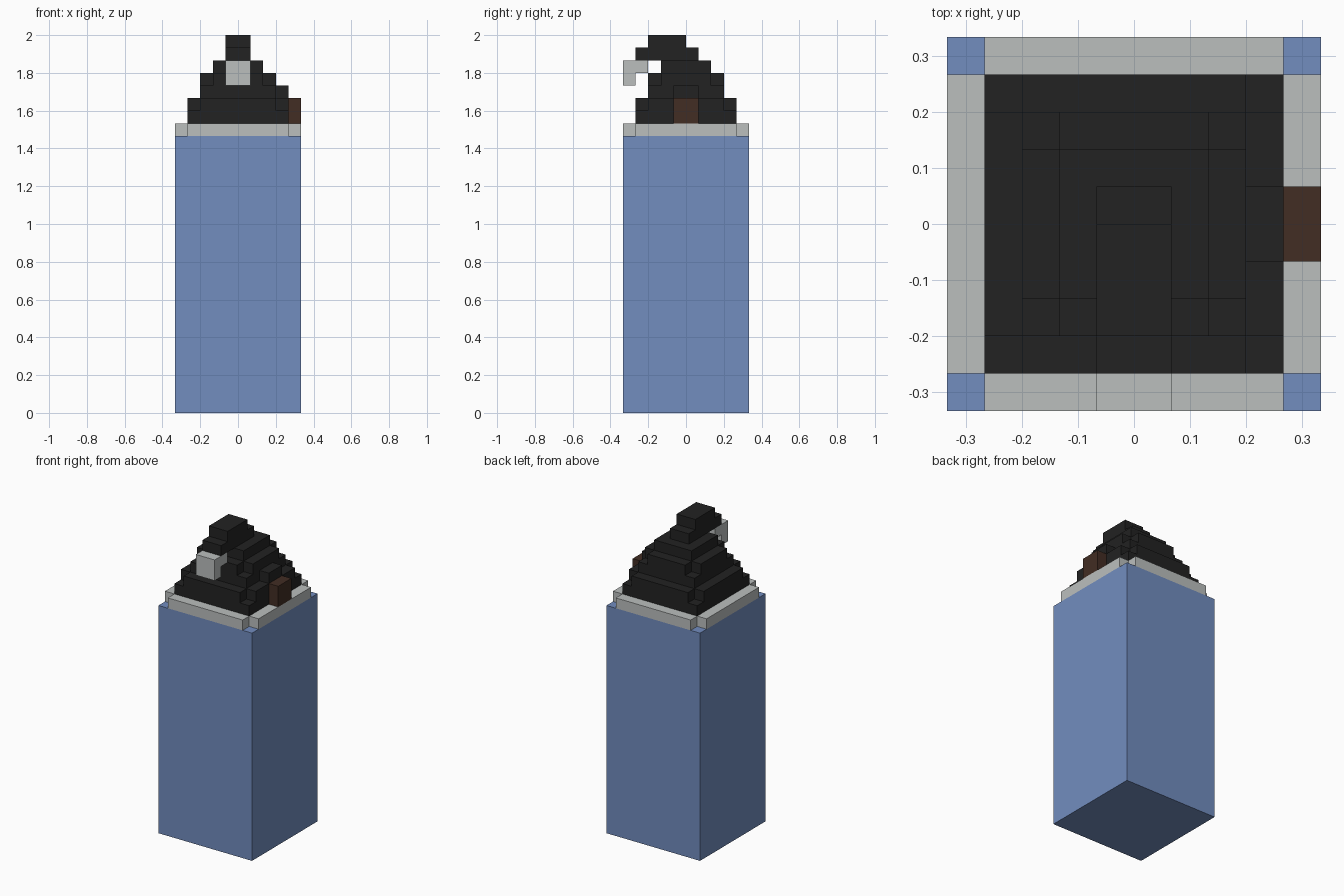
import bpy
import bmesh

U = 1 / 15  # block grid unit

cube = bpy.data.objects.get("Cube")
if cube:
    bpy.data.objects.remove(cube, do_unlink=True)


def material(name, r, g, b):
    mat = bpy.data.materials.new(name)
    mat.use_nodes = True
    mat.diffuse_color = (r, g, b, 1)
    mat.node_tree.nodes["Principled BSDF"].inputs["Base Color"].default_value = (r, g, b, 1)
    return mat


BLUE = material("blue", 0.168, 0.266, 0.521)
GREY = material("light grey", 0.497, 0.521, 0.515)
BLACK = material("black", 0.016, 0.016, 0.016)
BROWN = material("dark brown", 0.054, 0.026, 0.017)


def prism(name, outline, z0, z1, mat):
    """Extrude a counter-clockwise outline, given in grid units, from z0 to z1."""
    bm = bmesh.new()
    base = bm.faces.new([bm.verts.new((x * U, y * U, z0 * U)) for x, y in outline])
    top = bmesh.ops.extrude_face_region(bm, geom=[base], use_keep_orig=True)
    verts = [v for v in top["geom"] if isinstance(v, bmesh.types.BMVert)]
    bmesh.ops.translate(bm, verts=verts, vec=(0, 0, (z1 - z0) * U))
    bmesh.ops.recalc_face_normals(bm, faces=bm.faces)
    mesh = bpy.data.meshes.new(name)
    bm.to_mesh(mesh)
    bm.free()
    mesh.materials.append(mat)
    obj = bpy.data.objects.new(name, mesh)
    bpy.context.collection.objects.link(obj)
    return obj


def box(name, x, y, z, mat):
    outline = [(x[0], y[0]), (x[1], y[0]), (x[1], y[1]), (x[0], y[1])]
    return prism(name, outline, z[0], z[1], mat)


def notched(name, r, z0, z1, mat):
    """Square slab of half-width r with one-unit notches in its corners."""
    s = r - 1
    outline = [(-s, -r), (s, -r), (s, -s), (r, -s), (r, s), (s, s),
               (s, r), (-s, r), (-s, s), (-r, s), (-r, -s), (-s, -s)]
    return prism(name, outline, z0, z1, mat)


# Tall body and the brim with open corners
box("body", (-5, 5), (-5, 5), (0, 22), BLUE)
notched("brim", 5, 22, 23, GREY)

# Stepped cone: each tier is a full slab under a notched slab
for i, r in enumerate((4, 3)):
    z = 23 + 2 * i
    box(f"cone_slab_{i}", (-r, r), (-r, r), (z, z + 1), BLACK)
    notched(f"cone_step_{i}", r, z + 1, z + 2, BLACK)
box("cone_upper", (-2, 2), (-2, 2), (27, 28), BLACK)

# Tip folded forward
box("tip_lower", (-1, 1), (-4, 1), (28, 29), BLACK)
box("tip_upper", (-1, 1), (-3, 0), (29, 30), BLACK)

# Hanging bobble: an L-shaped block
box("bobble_top", (-1, 1), (-5, -3), (27, 28), GREY)
box("bobble_drop", (-1, 1), (-5, -4), (26, 27), GREY)

# Side patch and the block above it
box("side_patch", (4, 5), (-1, 1), (23, 25), BROWN)
box("side_block", (3, 4), (-1, 1), (25, 26), BLACK)
